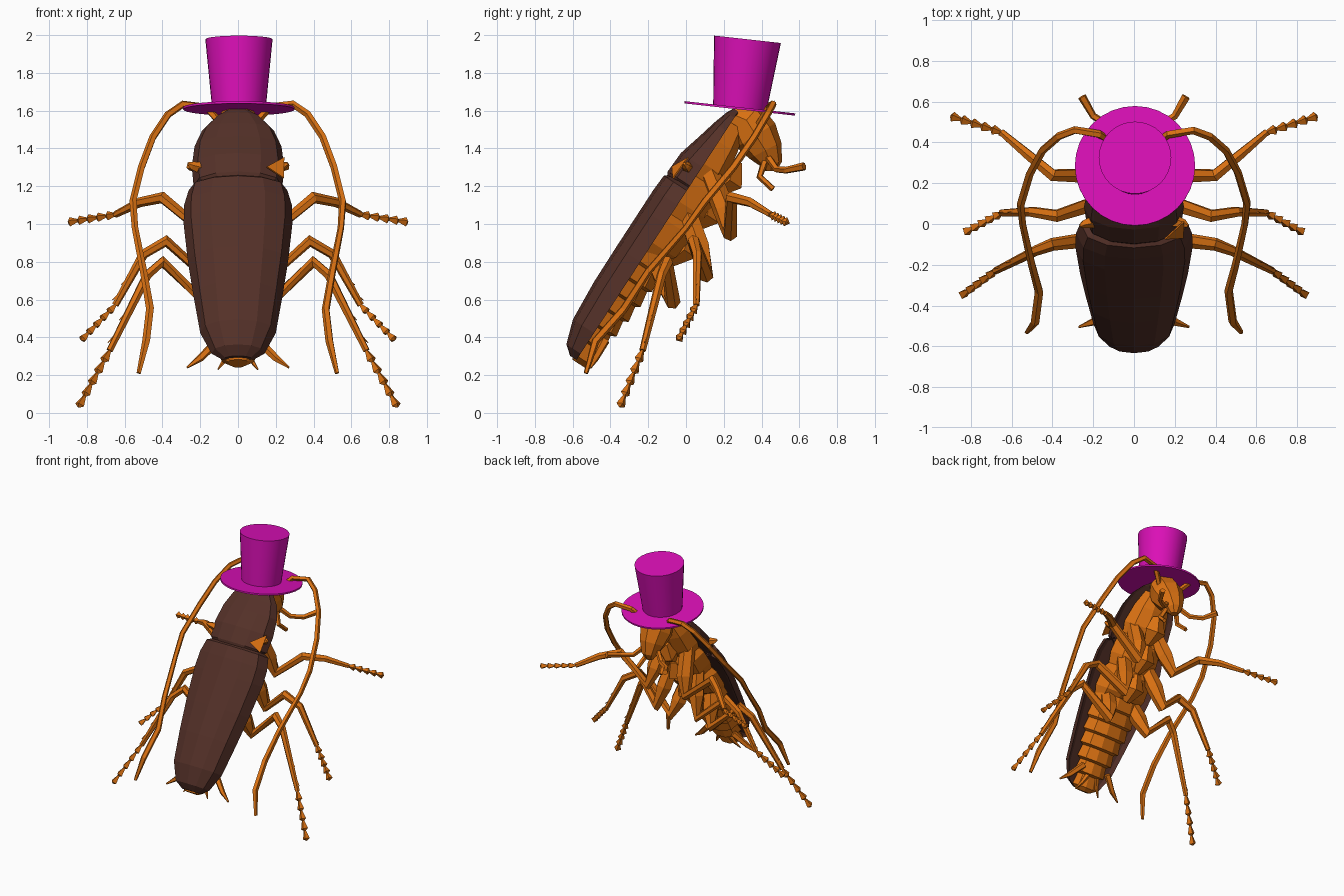
import bpy, bmesh, math
from mathutils import Vector, Quaternion, Matrix

cube = bpy.data.objects.get("Cube")
if cube:
    bpy.data.objects.remove(cube, do_unlink=True)


def material(name, rgb):
    m = bpy.data.materials.new(name)
    m.use_nodes = True
    m.diffuse_color = (*rgb, 1)
    m.node_tree.nodes["Principled BSDF"].inputs["Base Color"].default_value = (*rgb, 1)
    return m


ORANGE = material("amber orange", (0.70, 0.165, 0.006))
BROWN = material("dark brown", (0.088, 0.030, 0.021))
MAGENTA = material("magenta", (0.72, 0.005, 0.48))


def finish(bm, name, mat):
    bmesh.ops.recalc_face_normals(bm, faces=bm.faces[:])
    mesh = bpy.data.meshes.new(name)
    bm.to_mesh(mesh)
    bm.free()
    mesh.materials.append(mat)
    ob = bpy.data.objects.new(name, mesh)
    bpy.context.scene.collection.objects.link(ob)
    return ob


def skin(name, rings, mat):
    """Bridge a list of equal point rings and cap both ends."""
    bm = bmesh.new()
    loops = [[bm.verts.new(p) for p in ring] for ring in rings]
    n = len(loops[0])
    for a, b in zip(loops, loops[1:]):
        for i in range(n):
            j = (i + 1) % n
            bm.faces.new((a[i], a[j], b[j], b[i]))
    bm.faces.new(loops[0])
    bm.faces.new(loops[-1])
    return finish(bm, name, mat)


# Body frame: along the leaning trunk, and outward from the back
TAIL = Vector((0, -0.58, 0.28))
ALONG = Vector((0, 0.546, 0.838))
BACK = Vector((0, -0.838, 0.546))


def loft(name, sections, mat, n=12):
    """Sections are (distance along, half width, back height, belly height)."""
    rings = []
    for s, w, top, low in sections:
        ring = []
        for i in range(n):
            a = math.tau * i / n
            h = abs(math.sin(a)) ** 0.8 * (top if math.sin(a) > 0 else low)
            ring.append(TAIL + ALONG * s + BACK * h + Vector((w * math.cos(a), 0, 0)))
        rings.append(ring)
    return skin(name, rings, mat)


def tube(name, path, radii, mat=ORANGE, side=1, n=6):
    pts = [Vector((x * side, y, z)) for x, y, z in path]
    rings, q, prev = [], Quaternion(), Vector((0, 0, 1))
    for i, p in enumerate(pts):
        ahead = (pts[min(i + 1, len(pts) - 1)] - p).normalized()
        behind = (p - pts[max(i - 1, 0)]).normalized()
        t = (ahead + behind).normalized()
        q = prev.rotation_difference(t) @ q
        prev = t
        rings.append([p + q @ Vector((math.cos(math.tau * k / n), math.sin(math.tau * k / n), 0)) * radii[i]
                      for k in range(n)])
    return skin(name, rings, mat)


# Wing case and neck shield
loft("wing_case", [(0.0, .08, .04, .01), (.04, .14, .09, .03), (.17, .2, .133, .03),
                   (.4, .235, .148, .03), (.62, .265, .15, .03), (.86, .288, .15, .03),
                   (.98, .285, .15, .03), (1.07, .262, .145, .03), (1.1, .2, .11, .03)], BROWN)
loft("neck_shield", [(1.06, .18, .12, .02), (1.1, .235, .14, .02), (1.22, .245, .135, .02),
                     (1.35, .23, .1, .02), (1.45, .19, .075, .01), (1.53, .12, .05, 0),
                     (1.57, .06, .03, -.01)], BROWN)

# Orange mark on the left of the shield
bm = bmesh.new()
bm.faces.new([bm.verts.new(p) for p in ((.15, -.07, 1.3), (.24, -.065, 1.24), (.242, .015, 1.35))])
mark = finish(bm, "shield_mark", ORANGE)
mark.modifiers.new("thickness", "SOLIDIFY").thickness = 0.008

# Segmented abdomen: each ring flares then steps in
sections = [(-.01, .05, .02, -.06)]
for i in range(7):
    s, f = 0.02 + i * 0.1, math.sin((i + 1.5) / 8.5 * math.pi / 2)
    sections += [(s, .06 + .14 * f, .03, -.06 - .09 * f),
                 (s + .085, .05 + .14 * f, .03, -.045 - .09 * f)]
loft("abdomen", sections, ORANGE, 10)

# Thorax and throat
loft("thorax", [(.68, .19, .03, -.1), (.74, .21, .03, -.15), (.88, .2, .03, -.17), (.92, .17, .03, -.14),
                (1.0, .19, .03, -.17), (1.12, .18, .03, -.16), (1.16, .15, .03, -.12),
                (1.24, .17, .03, -.14), (1.38, .14, .03, -.12), (1.5, .09, .02, -.09)], ORANGE, 10)
for i in range(3):
    c = TAIL + ALONG * (.8 + .22 * i) - BACK * .13
    tube("breast_plate", [c - ALONG * .1, c - BACK * .03, c + ALONG * .1], [.03, .08, .04], n=5)

# Head tapering to the mouth
tube("head", [(0, .25, 1.58), (0, .32, 1.55), (0, .37, 1.47), (0, .42, 1.39), (0, .45, 1.32), (0, .45, 1.28)],
     [.06, .11, .12, .095, .06, .03], n=8)

# Limbs: hip, knee fold, thigh end, shin, ankle, foot tip
LEGS = {
    "front": [(.1, .12, 1.28), (.13, .2, 1.08), (.17, .235, .95), (.4, .24, 1.14), (.52, .34, 1.115),
              (.65, .45, 1.05), (.90, .53, 1.01)],
    "middle": [(.1, 0, 1.08), (.14, .07, .88), (.18, .105, .73), (.38, .04, .91), (.5, .06, .84),
               (.65, .055, .57), (.83, -.04, .385)],
    "rear": [(.1, -.18, .87), (.14, -.11, .7), (.18, -.07, .59), (.4, -.1, .80), (.48, -.13, .73),
             (.68, -.23, .33), (.845, -.35, .03)],
}
ANTENNA = [(.08, .38, 1.52), (.17, .44, 1.62), (.29, .46, 1.635), (.37, .43, 1.58), (.45, .36, 1.46),
           (.51, .25, 1.3), (.555, .1, 1.12), (.545, 0, .98), (.5, -.2, .75), (.465, -.33, .55),
           (.485, -.48, .38), (.525, -.53, .21)]

for label, side in (("left", 1), ("right", -1)):
    for where, path in LEGS.items():
        tube(f"{where}_leg_{label}", path[:6], [.055, .06, .042, .032, .026, .018], side=side)
        # Barbed foot
        a, b = Vector(path[5]), Vector(path[6])
        beads, radii = [], []
        for k in range(5):
            beads += [a.lerp(b, k / 5), a.lerp(b, (k + .8) / 5)]
            radii += [.009, .026]
        tube(f"{where}_foot_{label}", beads + [b], radii + [.006], side=side, n=4)
        # Shin spines
        knee, ankle = Vector(path[4]), Vector(path[5])
        for k in (.45, .75):
            p = knee.lerp(ankle, k)
            tube(f"{where}_spine_{label}", [p, p + (ankle - knee) * .15 + Vector((.03, 0, 0))],
                 [.012, .002], side=side, n=3)
    tube(f"antenna_{label}", ANTENNA, [.02] * 7 + [.018, .02, .022, .022, .012], side=side, n=5)
    tube(f"long_palp_{label}", [(.05, .43, 1.36), (.12, .48, 1.29), (.2, .53, 1.285), (.255, .625, 1.305)],
         [.02, .018, .018, .022], side=side, n=5)
    tube(f"short_palp_{label}", [(.04, .42, 1.34), (.08, .39, 1.25), (.1, .46, 1.185)],
         [.02, .018, .016], side=side, n=5)
    tube(f"tail_feeler_{label}", [(.11, -.43, .38), (.2, -.48, .29), (.27, -.505, .24)],
         [.025, .02, .006], side=side, n=5)
    tube(f"tail_spine_{label}", [(.04, -.47, .34), (.07, -.5, .28), (.105, -.53, .23)],
         [.02, .014, .004], side=side, n=5)
    tube(f"shoulder_knob_{label}", [(.17, .02, 1.29), (.245, .0, 1.31), (.265, -.01, 1.32)],
         [.04, .022, .008], side=side, n=5)

# Tilted top hat
tilt = Matrix.Translation((.005, .285, 1.612)) @ Matrix.Rotation(-.11, 4, "X")
for name, low, high, base, height in (("hat_brim", .295, .295, -.006, .012), ("hat_crown", .142, .178, 0, .368)):
    bm = bmesh.new()
    bmesh.ops.create_cone(bm, cap_ends=True, segments=32, radius1=low, radius2=high, depth=height,
                          matrix=tilt @ Matrix.Translation((0, 0, base + height / 2)))
    hat = finish(bm, name, MAGENTA)
    bpy.ops.object.select_all(action="DESELECT")
    hat.select_set(True)
    bpy.context.view_layer.objects.active = hat
    bpy.ops.object.shade_smooth_by_angle(angle=math.radians(30))
